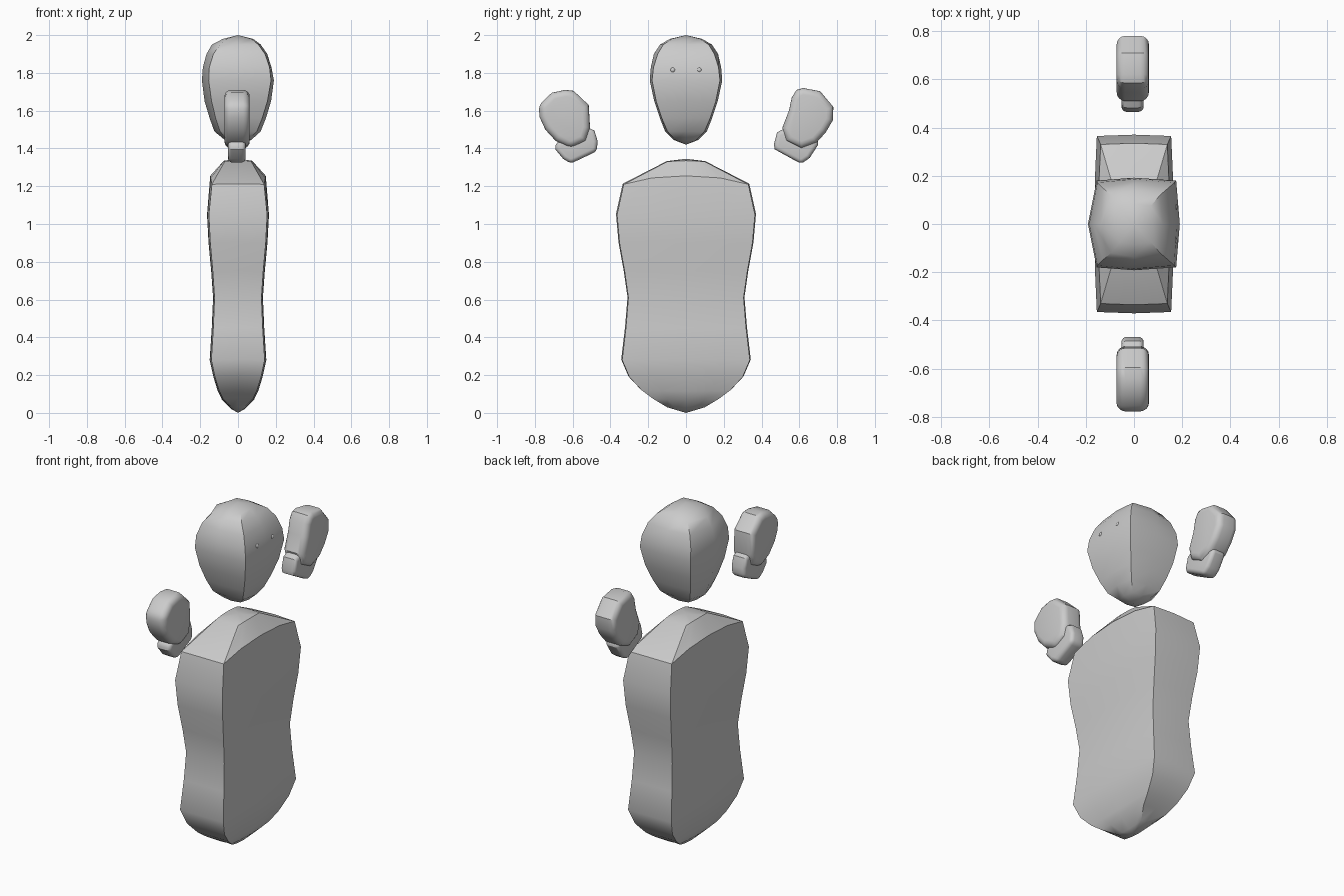
import bpy, bmesh, math


def finish(name, bm, bevel=0.0):
    bmesh.ops.recalc_face_normals(bm, faces=bm.faces)
    me = bpy.data.meshes.new(name)
    bm.to_mesh(me)
    bm.free()
    ob = bpy.data.objects.new(name, me)
    bpy.context.collection.objects.link(ob)
    bpy.ops.object.select_all(action='DESELECT')
    ob.select_set(True)
    bpy.context.view_layer.objects.active = ob
    if bevel:
        m = ob.modifiers.new("round", 'BEVEL')
        m.width = bevel
        m.segments = 4
        m.limit_method = 'ANGLE'
        m.angle_limit = math.radians(50)
        bpy.ops.object.modifier_apply(modifier=m.name)
    bpy.ops.object.shade_smooth_by_angle(angle=math.radians(32))
    return ob


def loft(name, rings, bottom, top):
    """Skin closed rings from low to high, with a point at each end."""
    bm = bmesh.new()
    rows = [[bm.verts.new(p) for p in r] for r in rings]
    n = len(rows[0])
    for a, b in zip(rows, rows[1:]):
        for i in range(n):
            j = (i + 1) % n
            bm.faces.new((a[i], a[j], b[j], b[i]))
    for row, z in ((rows[0], bottom), (rows[-1], top)):
        tip = bm.verts.new((0, 0, z))
        for i in range(n):
            bm.faces.new((row[i], row[(i + 1) % n], tip))
    return finish(name, bm)


def slab(name, outline, x0, x1, bevel):
    """Rounded slab from a y-z outline."""
    bm = bmesh.new()
    face = bm.faces.new([bm.verts.new((x0, y, z)) for y, z in outline])
    ext = bmesh.ops.extrude_face_region(bm, geom=[face])
    for v in ext['geom']:
        if isinstance(v, bmesh.types.BMVert):
            v.co.x = x1
    return finish(name, bm, bevel)


# Torso: z at the side, z at the centre, half depth, half width
body = [
    (0.03, 0.02, 0.035, 0.10), (0.075, 0.07, 0.085, 0.175),
    (0.12, 0.115, 0.107, 0.235), (0.19, 0.19, 0.13, 0.30),
    (0.28, 0.28, 0.150, 0.338), (0.45, 0.45, 0.139, 0.318),
    (0.61, 0.61, 0.132, 0.305), (0.75, 0.75, 0.142, 0.325),
    (0.90, 0.90, 0.156, 0.352), (1.05, 1.05, 0.164, 0.365),
    (1.21, 1.255, 0.147, 0.33), (1.33, 1.335, 0.075, 0.10),
]
rings = []
for zs, zc, hx, hy in body:
    zm = zs + (zc - zs) * 0.75
    right = [(hx * .94, -hy, zs), (hx * .985, -hy * .55, zm), (hx, 0, zc),
             (hx * .985, hy * .55, zm), (hx * .94, hy, zs)]
    left = [(-x, y, z) for x, y, z in reversed(right)]
    rings.append(right + [(0, hy * 1.015, zs + .003)] + left + [(0, -hy * 1.015, zs + .003)])
loft("torso", rings, 0.0, 1.345)

# Head, face towards +x: z, front x, front corner x, back corner x, back x, corner y, side y
skull = [
    (1.445, .07, .055, .055, .07, .055, .065),
    (1.49, .12, .10, .095, .125, .098, .110),
    (1.56, .148, .128, .118, .150, .128, .138),
    (1.65, .175, .156, .140, .177, .158, .168),
    (1.76, .190, .175, .155, .191, .180, .192),
    (1.83, .177, .167, .152, .186, .172, .186),
    (1.90, .155, .143, .130, .167, .150, .170),
    (1.95, .120, .108, .095, .138, .120, .137),
    (1.98, .080, .070, .060, .080, .075, .085),
]
rings = [[(f, 0, z), (fc, cy, z), (0, sy, z), (-bc, cy, z), (-b, 0, z),
          (-bc, -cy, z), (0, -sy, z), (fc, -cy, z)]
         for z, f, fc, bc, b, cy, sy in skull]
loft("head", rings, 1.42, 2.0)

# Eyes, nearly flush with the face
for side in (-1, 1):
    bm = bmesh.new()
    bmesh.ops.create_uvsphere(bm, u_segments=12, v_segments=8, radius=0.015)
    bmesh.ops.translate(bm, verts=bm.verts, vec=(0.166, side * 0.07, 1.815))
    finish("eye", bm)

# Floating mitten hands with thinner cuffs
slab("left_mitten", [(.62, 1.72), (.71, 1.703), (.78, 1.62), (.778, 1.55), (.74, 1.485),
                     (.69, 1.43), (.61, 1.40), (.53, 1.44), (.51, 1.51), (.545, 1.60),
                     (.56, 1.67), (.585, 1.71)], -.072, .062, .035)
slab("left_cuff", [(.70, 1.45), (.70, 1.42), (.655, 1.35), (.61, 1.318), (.47, 1.395),
                   (.465, 1.42), (.482, 1.485), (.53, 1.51), (.62, 1.47)], -.052, .04, .022)
slab("right_mitten", [(-.78, 1.63), (-.71, 1.695), (-.64, 1.71), (-.595, 1.705), (-.515, 1.63),
                      (-.508, 1.51), (-.53, 1.44), (-.61, 1.40), (-.69, 1.44), (-.745, 1.50),
                      (-.775, 1.565)], -.072, .062, .035)
slab("right_cuff", [(-.52, 1.51), (-.485, 1.495), (-.468, 1.44), (-.472, 1.385), (-.61, 1.32),
                    (-.65, 1.345), (-.692, 1.395), (-.69, 1.43), (-.62, 1.46)], -.052, .04, .022)
